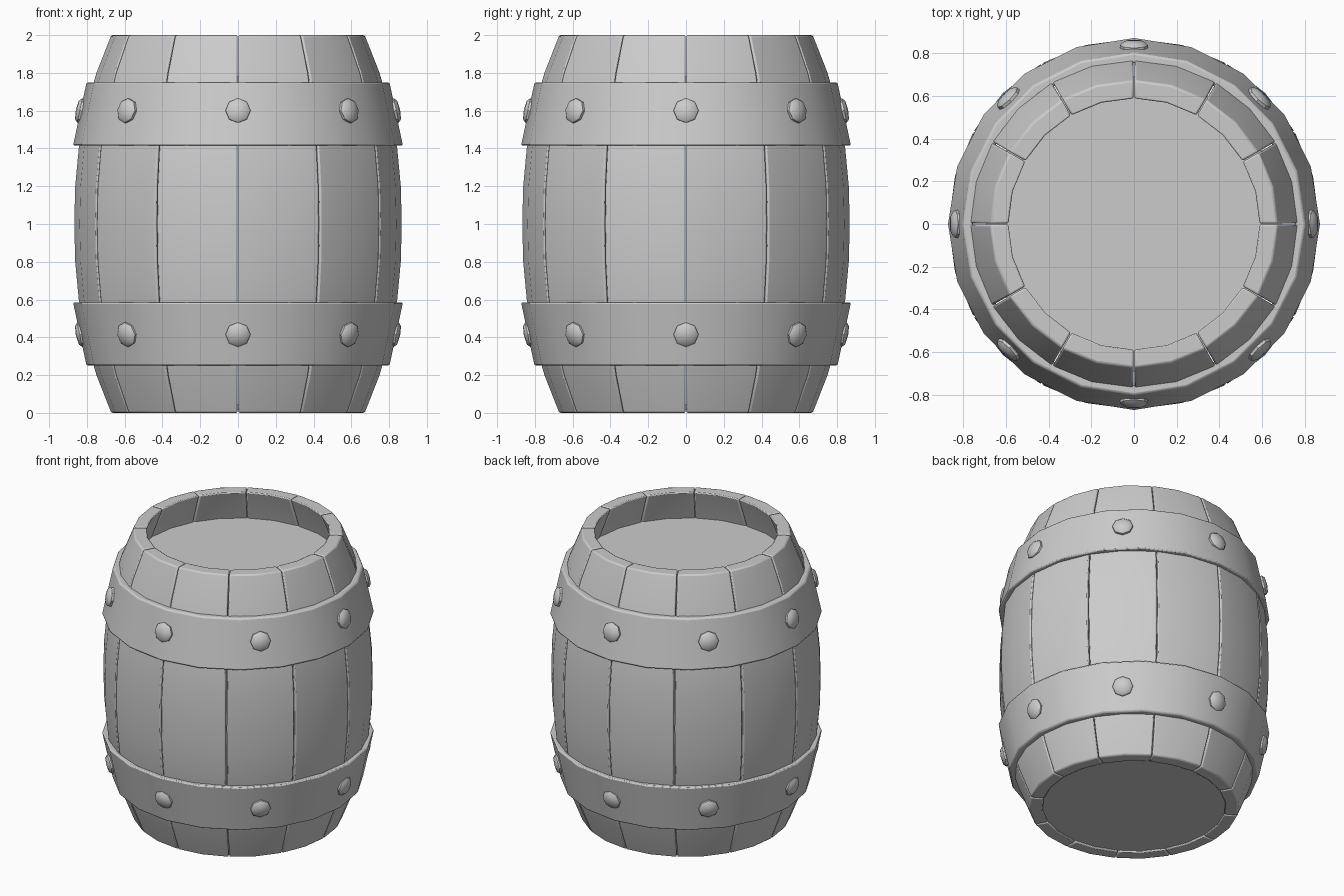
import bpy, bmesh, math
from mathutils import Matrix, Vector

if "Cube" in bpy.data.objects:
    bpy.data.objects.remove(bpy.data.objects["Cube"])

STAVES, LEVELS = 12, 10


def radius(z):
    """Outer barrel radius at a height."""
    return 0.868 - 0.196 * abs(1 - z) ** 2.3


def finish(bm, name, bevel=0.0):
    bmesh.ops.recalc_face_normals(bm, faces=bm.faces[:])
    mesh = bpy.data.meshes.new(name)
    bm.to_mesh(mesh)
    bm.free()
    ob = bpy.data.objects.new(name, mesh)
    bpy.context.collection.objects.link(ob)
    bpy.ops.object.select_all(action='DESELECT')
    ob.select_set(True)
    bpy.context.view_layer.objects.active = ob
    if bevel:
        mod = ob.modifiers.new("soft_edges", 'BEVEL')
        mod.width, mod.segments = bevel, 2
        mod.limit_method, mod.angle_limit = 'ANGLE', math.radians(50)
    bpy.ops.object.shade_smooth_by_angle(angle=math.radians(40))
    return ob


def polar(r, a, z):
    return Vector((r * math.cos(a), r * math.sin(a), z))


# curved staves, each a closed plank two facets wide
bm = bmesh.new()
step, gap = 2 * math.pi / STAVES, 0.003
for s in range(STAVES):
    angles = [s * step + gap, (s + 0.5) * step, (s + 1) * step - gap]
    rows = []
    for i in range(LEVELS + 1):
        z = 2 * i / LEVELS
        r = radius(z)
        outer = [bm.verts.new(polar(r, a, z)) for a in angles]
        inner = [bm.verts.new(polar(r - 0.087, a, z)) for a in reversed(angles)]
        rows.append(outer + inner)
    for lo, hi in zip(rows, rows[1:]):
        for j in range(6):
            k = (j + 1) % 6
            bm.faces.new((lo[j], lo[k], hi[k], hi[j]))
    for row in (rows[0], rows[-1]):
        bm.faces.new((row[0], row[1], row[4], row[5]))
        bm.faces.new((row[1], row[2], row[3], row[4]))
finish(bm, "staves", 0.009)


# lid set below the rim, and base closing the bottom
def disc(name, r, z, depth):
    bm = bmesh.new()
    bmesh.ops.create_cone(bm, cap_ends=True, segments=24, radius1=r, radius2=r,
                          depth=depth, matrix=Matrix.Translation((0, 0, z)))
    finish(bm, name)


disc("lid", 0.69, 1.765, 0.03)
disc("base", 0.595, 0.03, 0.03)


# hoops: conical bands, wide edge towards the belly
def hoop(name, z_narrow, z_wide):
    bm = bmesh.new()
    profile = [(0.802, z_narrow), (0.873, z_wide), (0.825, z_wide), (0.752, z_narrow)]
    rings = [[bm.verts.new(polar(r, math.radians(18 * i), z)) for r, z in profile]
             for i in range(20)]
    for i in range(20):
        a, b = rings[i], rings[(i + 1) % 20]
        for j in range(4):
            k = (j + 1) % 4
            bm.faces.new((a[j], b[j], b[k], a[k]))
    finish(bm, name, 0.01)


# rivets: eight-sided domes following the slope of the hoop
def rivets(name, z, tilt):
    bm = bmesh.new()
    for i in range(8):
        a = i * math.pi / 4
        place = (Matrix.Rotation(a, 4, 'Z') @ Matrix.Translation((0.832, 0, z))
                 @ Matrix.Rotation(math.radians(90 - tilt), 4, 'Y'))
        profile = [(0.066, -0.03), (0.066, 0.006), (0.05, 0.021)]
        rings = [[bm.verts.new(place @ polar(r, j * math.pi / 4, h)) for j in range(8)]
                 for r, h in profile]
        tip = bm.verts.new(place @ Vector((0, 0, 0.027)))
        for lo, hi in zip(rings, rings[1:]):
            for j in range(8):
                k = (j + 1) % 8
                bm.faces.new((lo[j], lo[k], hi[k], hi[j]))
        for j in range(8):
            bm.faces.new((rings[-1][j], rings[-1][(j + 1) % 8], tip))
        bm.faces.new(rings[0][::-1])
    finish(bm, name)


hoop("lower_hoop", 0.25, 0.585)
hoop("upper_hoop", 1.75, 1.415)
rivets("lower_rivets", 0.415, -12)
rivets("upper_rivets", 1.6, 12)
